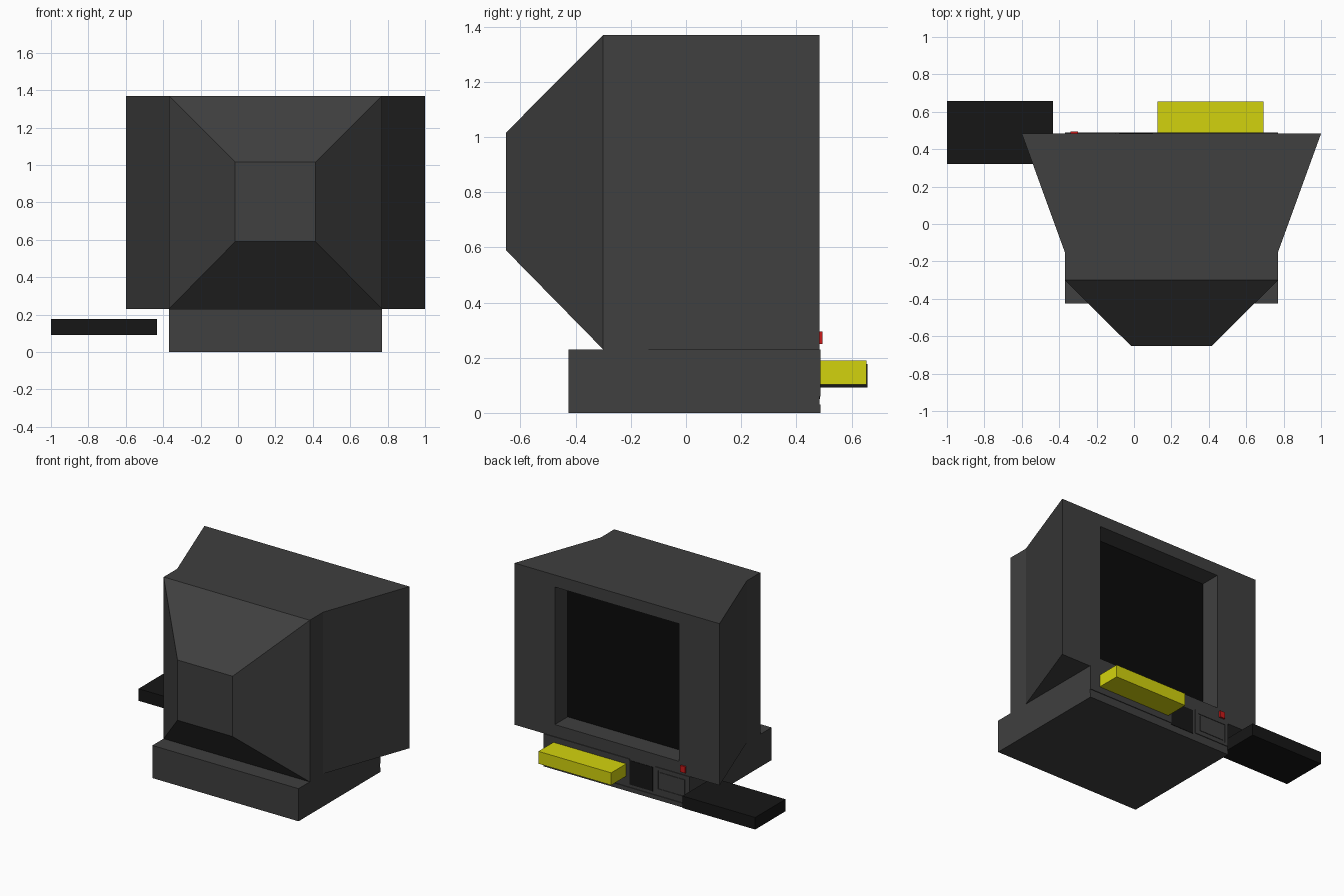
import bpy, bmesh

def material(name, r, g, b):
    m = bpy.data.materials.new(name)
    m.diffuse_color = (r, g, b, 1)
    return m

CASE = material("dark_grey", 0.05, 0.05, 0.05)
BLACK = material("black", 0.008, 0.008, 0.008)
GLASS = material("screen_black", 0.003, 0.003, 0.003)
YELLOW = material("yellow", 0.65, 0.65, 0.004)
RED = material("red", 0.6, 0.01, 0.01)

def loft(name, rings, mat):
    """Join rectangular rings (x0, x1, z0, z1, y) in order and cap both ends."""
    bm = bmesh.new()
    loops = [[bm.verts.new((x, y, z)) for x, z in ((x0, z0), (x1, z0), (x1, z1), (x0, z1))]
             for x0, x1, z0, z1, y in rings]
    for a, b in zip(loops, loops[1:]):
        for i in range(4):
            j = (i + 1) % 4
            bm.faces.new((a[i], a[j], b[j], b[i]))
    bm.faces.new(loops[0][::-1])
    bm.faces.new(loops[-1])
    bmesh.ops.recalc_face_normals(bm, faces=bm.faces)
    mesh = bpy.data.meshes.new(name)
    bm.to_mesh(mesh)
    bm.free()
    mesh.materials.append(mat)
    ob = bpy.data.objects.new(name, mesh)
    bpy.context.collection.objects.link(ob)
    return ob

def box(name, x0, x1, y0, y1, z0, z1, mat):
    return loft(name, [(x0, x1, z0, z1, y0), (x0, x1, z0, z1, y1)], mat)

# monitor housing: tapered tube end, neck, flared bezel and screen recess
loft("monitor_housing", [
    (-0.015, 0.415, 0.59, 1.015, -0.653),
    (-0.37, 0.77, 0.23, 1.37, -0.30),
    (-0.37, 0.77, 0.23, 1.37, -0.15),
    (-0.60, 1.00, 0.23, 1.37, 0.483),
    (-0.285, 0.685, 0.315, 1.285, 0.483),
    (-0.285, 0.685, 0.315, 1.285, 0.335)], CASE)
box("screen", -0.285, 0.685, 0.33, 0.34, 0.315, 1.285, GLASS)

# player base
box("base", -0.37, 0.77, -0.425, 0.483, 0, 0.23, CASE)

# front panel plates
box("lower_strip", -0.37, 0.77, 0.48, 0.488, 0, 0.03, CASE)
box("slot_panel", 0.10, 0.77, 0.48, 0.488, 0.06, 0.23, CASE)
box("slot_opening", -0.08, 0.10, 0.48, 0.486, 0.05, 0.22, BLACK)

# control door with a shallow sunken border
loft("control_door", [
    (-0.37, -0.10, 0.06, 0.23, 0.48),
    (-0.37, -0.10, 0.06, 0.23, 0.488),
    (-0.345, -0.125, 0.08, 0.21, 0.488),
    (-0.345, -0.125, 0.08, 0.21, 0.484),
    (-0.33, -0.14, 0.092, 0.198, 0.484),
    (-0.33, -0.14, 0.092, 0.198, 0.488)], CASE)

# power button and the two tapes
box("power_button", -0.34, -0.30, 0.48, 0.495, 0.25, 0.295, RED)
box("inserted_tape", 0.125, 0.693, 0.32, 0.655, 0.103, 0.19, YELLOW)
box("loose_tape", -1.0, -0.432, 0.32, 0.657, 0.092, 0.177, BLACK)
